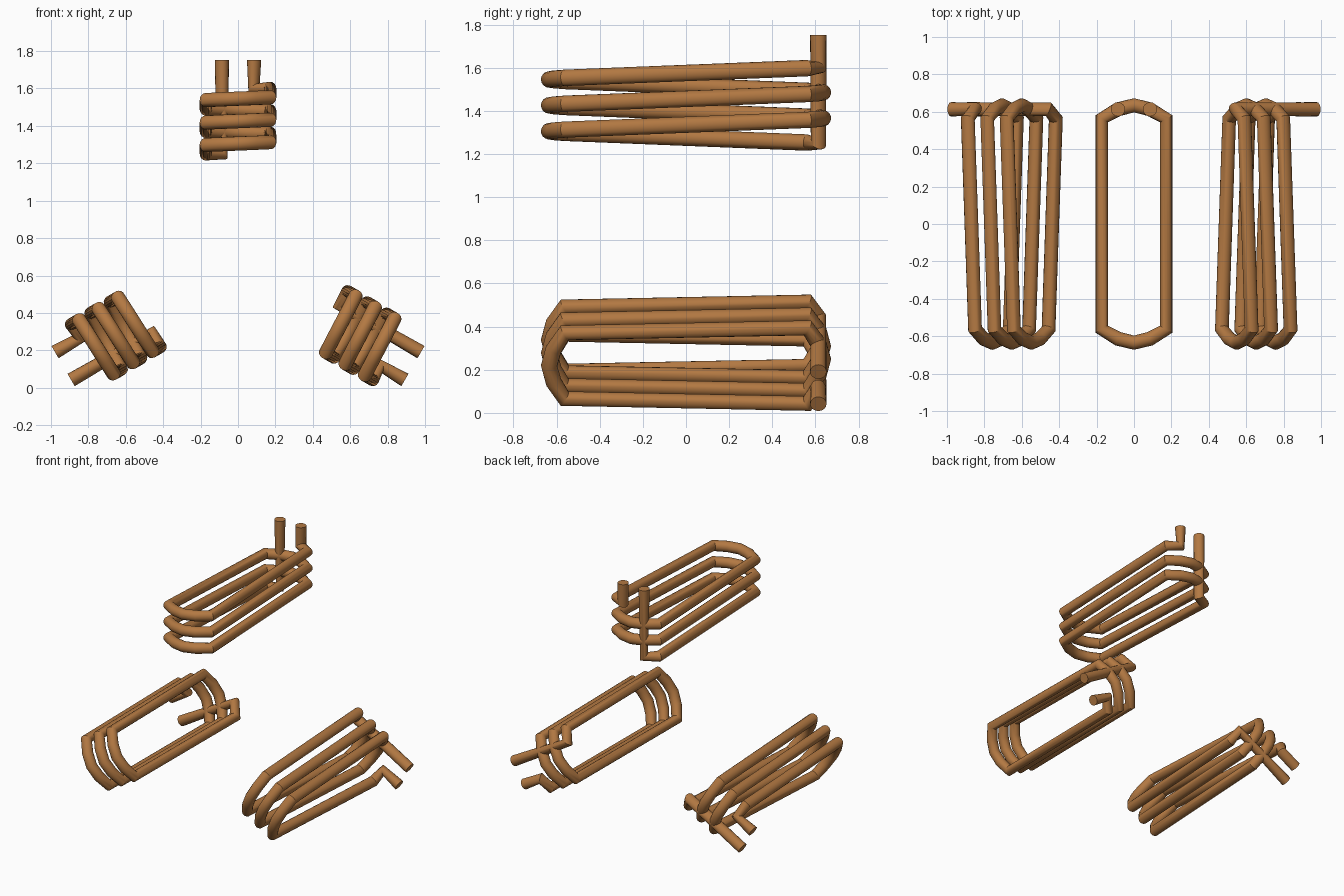
import bpy, math
from mathutils import Vector, Matrix

if "Cube" in bpy.data.objects:
    bpy.data.objects.remove(bpy.data.objects["Cube"])

HALF_X, SIDE_Y, BULGE = 0.172, 0.5625, 0.072   # racetrack shape
RADIUS, PITCH, TURNS = 0.038, 0.12, 3
Z_START, Z_TOP = 1.249, 1.751

copper = bpy.data.materials.new("copper")
copper.diffuse_color = (0.45, 0.19, 0.055, 1)
copper.use_nodes = True
copper.node_tree.nodes["Principled BSDF"].inputs["Base Color"].default_value = copper.diffuse_color


def end_arc(sign):
    # five points across one rounded end; sign -1 is the front, left to right
    return [Vector((-sign * (-HALF_X + HALF_X * i / 2),
                    sign * (SIDE_Y + BULGE * math.sin(math.pi * i / 4)), 0))
            for i in range(5)]


def coil_path():
    # one loop from the back left, forward, across the front, and back again
    loop = end_arc(-1) + end_arc(1)
    start = 8                                   # back end, left lead position
    n = len(loop)
    idx = [(start + k) % n for k in range(n * TURNS - 1)]
    pts = [loop[i].copy() for i in idx]
    length = sum((loop[i] - loop[i - 1]).length for i in range(n))
    # stop at the back right lead position
    while not (pts[-1].x > 0 and abs(pts[-1].x - HALF_X / 2) < 0.01 and pts[-1].y > 0):
        pts.pop()
    z, out = Z_START, []
    for k, p in enumerate(pts):
        if k:
            z += PITCH * (p - pts[k - 1]).length / length
        out.append(Vector((p.x, p.y, z)))
    # two straight leads
    top = lambda p: Vector((p.x, p.y, Z_TOP))
    return [top(out[0])] + out + [top(out[-1])]


def make_coil(name, angle, pivot_z):
    curve = bpy.data.curves.new(name, 'CURVE')
    curve.dimensions = '3D'
    curve.bevel_depth = RADIUS
    curve.bevel_resolution = 6
    curve.use_fill_caps = True
    pts = coil_path()
    spline = curve.splines.new('POLY')
    spline.points.add(len(pts) - 1)
    turn = Matrix.Rotation(angle, 4, 'Y')
    for sp, p in zip(spline.points, pts):
        q = turn @ (p - Vector((0, 0, 0.671)))
        sp.co = (q.x, q.y, q.z + pivot_z, 1)
    ob = bpy.data.objects.new(name, curve)
    bpy.context.collection.objects.link(ob)
    curve.materials.append(copper)
    bpy.ops.object.select_all(action='DESELECT')
    ob.select_set(True)
    bpy.context.view_layer.objects.active = ob
    bpy.ops.object.convert(target='MESH')
    bpy.ops.object.shade_smooth_by_angle(angle=math.radians(30))


# three coils spaced evenly around the y axis
make_coil("top_coil", 0, 0.671)
make_coil("right_coil", math.radians(120), 0.656)
make_coil("left_coil", math.radians(-120), 0.656)
